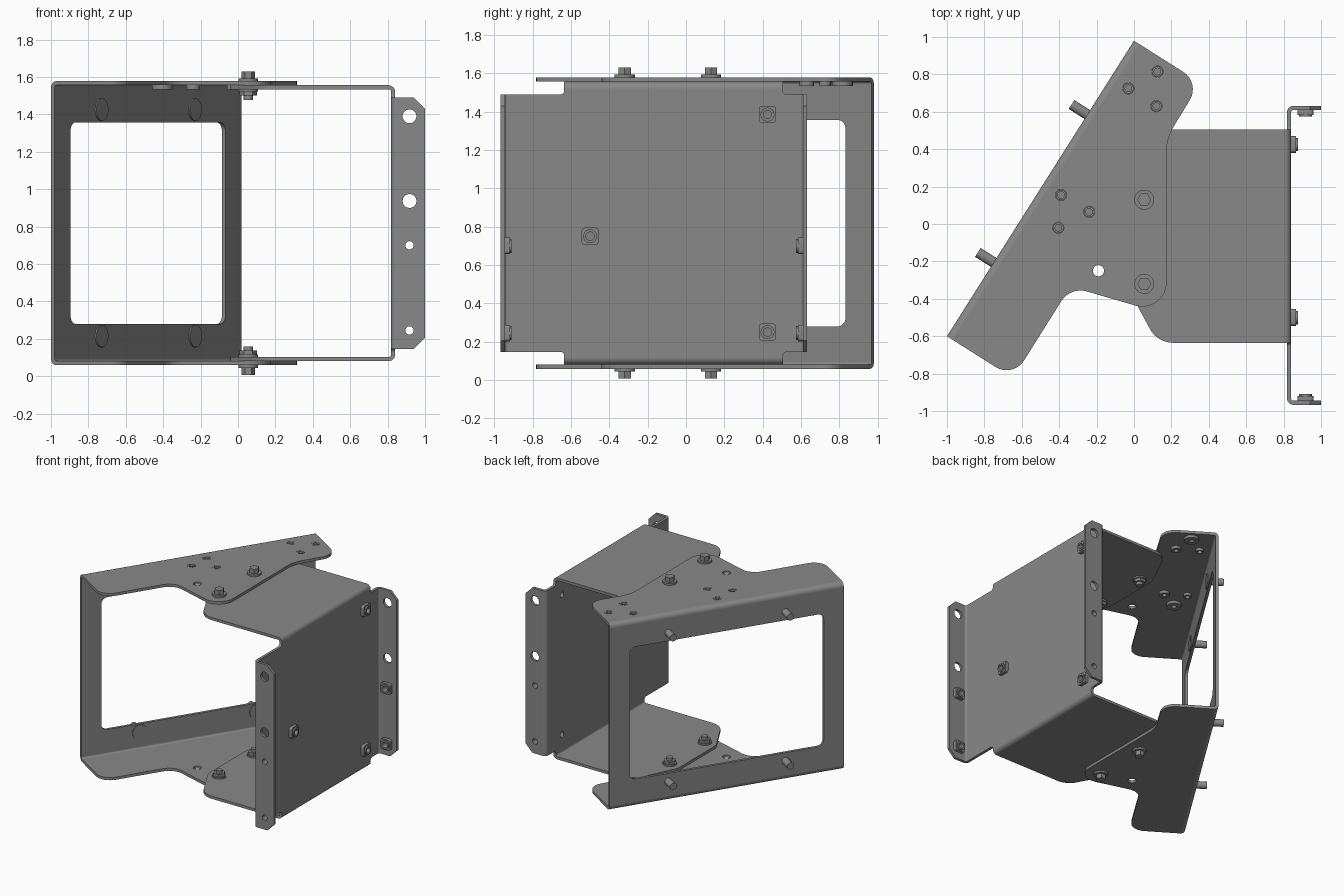
import bpy, bmesh, math
from mathutils import Matrix, Vector

cube = bpy.data.objects.get("Cube")
if cube:
    bpy.data.objects.remove(cube, do_unlink=True)

steel = bpy.data.materials.new("grey_steel")
steel.use_nodes = True
GREY = (0.25, 0.25, 0.25, 1)
steel.diffuse_color = GREY
steel.node_tree.nodes["Principled BSDF"].inputs["Base Color"].default_value = GREY

X, Y, Z = Vector((1, 0, 0)), Vector((0, 1, 0)), Vector((0, 0, 1))
T, R = 0.022, 0.035            # sheet thickness, outer bend radius


def frame(origin, x, y):
    """Placement matrix; thickness grows along x cross y."""
    m = Matrix((x, y, x.cross(y))).transposed().to_4x4()
    m.translation = Vector(origin)
    return m


def circle(c, r, n=24):
    return [(c[0] + r * math.cos(2 * math.pi * i / n),
             c[1] + r * math.sin(2 * math.pi * i / n)) for i in range(n)]


def rounded(corners, steps=8):
    """Polygon from (x, y, fillet radius) corners."""
    out = []
    for i, (x, y, r) in enumerate(corners):
        p = Vector((x, y))
        if not r:
            out.append((x, y))
            continue
        a = (Vector(corners[i - 1][:2]) - p).normalized()
        b = (Vector(corners[(i + 1) % len(corners)][:2]) - p).normalized()
        half = a.angle(b) / 2
        centre = p + (a + b).normalized() * (r / math.sin(half))
        s = p + a * (r / math.tan(half)) - centre
        e = p + b * (r / math.tan(half)) - centre
        turn = math.atan2(s.x * e.y - s.y * e.x, s.dot(e))
        for k in range(steps + 1):
            q = centre + Matrix.Rotation(turn * k / steps, 2) @ s
            out.append((q.x, q.y))
    return out


def box(x0, y0, x1, y1, r):
    return rounded([(x0, y0, r), (x1, y0, r), (x1, y1, r), (x0, y1, r)])


def plate(name, outline, m, t=T, holes=(), z=0.0):
    """Flat part with holes, lying from z to z + t in its frame."""
    cu = bpy.data.curves.new(name, 'CURVE')
    cu.dimensions, cu.fill_mode, cu.extrude = '2D', 'BOTH', t / 2
    for loop in [outline, *holes]:
        sp = cu.splines.new('POLY')
        sp.points.add(len(loop) - 1)
        for pt, (x, y) in zip(sp.points, loop):
            pt.co = (x, y, 0, 1)
        sp.use_cyclic_u = True
    ob = bpy.data.objects.new(name, cu)
    bpy.context.collection.objects.link(ob)
    ob.matrix_world = m @ Matrix.Translation((0, 0, z + t / 2))
    bpy.ops.object.select_all(action='DESELECT')
    ob.select_set(True)
    bpy.context.view_layer.objects.active = ob
    bpy.ops.object.convert(target='MESH')
    ob = bpy.context.object
    bm = bmesh.new()
    bm.from_mesh(ob.data)
    bmesh.ops.remove_doubles(bm, verts=bm.verts, dist=1e-5)
    bmesh.ops.recalc_face_normals(bm, faces=bm.faces)
    bm.to_mesh(ob.data)
    bm.free()
    ob.data.materials.clear()
    ob.data.materials.append(steel)
    bpy.ops.object.shade_smooth_by_angle(angle=math.radians(35))
    return ob


def bend(name, origin, x, y, length):
    """Quarter-round sheet bend, outer corner at the origin."""
    arc = [math.pi * (1 + k / 12) for k in range(7)]
    ring = [(R + r * math.cos(a), R + r * math.sin(a))
            for r, seq in ((R, arc), (R - T, arc[::-1])) for a in seq]
    plate(name, ring, frame(origin, x, y), length)


def stack(name, m, layers):
    """Coaxial discs given as (radius, start, end, sides)."""
    for i, (r, a, b, n) in enumerate(layers):
        plate(f"{name}_{i + 1}", circle((0, 0), r, n), m, b - a, z=a)


def clinch_nut(name, m, half=0.045):
    hole = circle((0, 0), 0.022)
    plate(name + "_base", box(-half, -half, half, half, half * 0.4), m, 0.026, [hole])
    plate(name + "_collar", circle((0, 0), 0.036), m, 0.01, [hole], z=0.026)


# Tilted bracket: window web, two bends, two flanges
BOTTOM, TOP = 0.059, 1.578
start, end = Vector((-1, -0.6, 0)), Vector((0, 0.98, 0))
U = (end - start).normalized()
N = U.cross(Z)
L = (end - start).length
plate("tilted_web", [(0, BOTTOM + R), (L, BOTTOM + R), (L, TOP - R), (0, TOP - R)],
      frame(start, U, Z), holes=[box(0.16, 0.28, L - 0.16, 1.357, 0.05)])
bend("tilted_bend_bottom", start + Z * BOTTOM, Z, N, L)
bend("tilted_bend_top", end + Z * TOP, -Z, N, L)

a, b = start + N * R, end + N * R
c, d = start + N * 0.418, end + N * 0.42
ear = rounded([(a.x, a.y, 0), (c.x, c.y, 0.11), (-0.34, -0.335, 0.12), (0.175, -0.485, 0.13),
               (0.175, 0.46, 0.25), (d.x, d.y, 0.11), (b.x, b.y, 0)])
insert_spots = [(0.125, 0.815, 0.055), (-0.03, 0.725, 0.03), (0.12, 0.63, 0.038),
                (-0.405, -0.02, 0.055), (-0.39, 0.155, 0.03), (-0.24, 0.065, 0.038)]
open_hole = circle((-0.19, -0.25), 0.03)
plate("tilted_flange_bottom", ear, frame((0, 0, BOTTOM), X, Y), holes=[open_hole])
plate("tilted_flange_top", ear, frame((0, 0, TOP - T), X, Y),
      holes=[open_hole] + [circle(s, 0.03) for s in insert_spots])

# Threaded inserts in the top flange
for i, (x, y, r) in enumerate(insert_spots):
    m = frame((x, y, TOP - T), X, Y)
    bore = [circle((0, 0), 0.018)]
    plate(f"insert_sleeve_{i + 1}", circle((0, 0), 0.028), m, T, bore)
    plate(f"insert_base_{i + 1}", circle((0, 0), r), m, 0.022, bore, z=-0.022)

# Studs through the tilted web
for i, u in enumerate((0.467, L - 0.467)):
    for side, z in (("lower", 0.215), ("upper", 1.425)):
        stack(f"web_stud_{side}_{i + 1}", frame(start + U * u + Z * z, U, Z),
              [(0.028, -0.1, 0.005, 20), (0.06, T, T + 0.008, 28)])

# Mounting bracket: web with raised tabs at top and bottom
LOW, HIGH = BOTTOM + T, TOP - T
BACK, FACE = 0.818, 0.84
Y0, Y1, TAB0, TAB1 = -0.967, 0.632, -0.635, 0.505
Z0, Z1 = 0.147, 1.49
nut_spots = [(0.425, 1.385), (0.425, 0.25), (-0.5, 0.75)]
half_web = [(Y0 + R, Z1, 0), (TAB0, Z1, 0.02), (TAB0, HIGH - R, 0),
            (TAB1, HIGH - R, 0), (TAB1, Z1, 0.02), (Y1 - R, Z1, 0)]
mirrored = [(y, LOW + HIGH - z, r) for y, z, r in reversed(half_web)]
plate("mount_web", rounded(half_web + mirrored), frame((BACK, 0, 0), Y, Z),
      FACE - BACK, [circle(s, 0.022) for s in nut_spots])
for i, (y, z) in enumerate(nut_spots):
    clinch_nut(f"web_nut_{i + 1}", frame((FACE, y, z), Y, Z))

# Mounting bracket flanges that carry the pivot bolts
arm = rounded([(FACE - R, TAB0, 0), (FACE - R, TAB1, 0), (0.125, TAB1, 0.14),
               (-0.04, 0.16, 0.09), (-0.04, -0.33, 0.09), (0.125, TAB0, 0.14)])
plate("mount_flange_bottom", arm, frame((0, 0, LOW), X, Y))
plate("mount_flange_top", arm, frame((0, 0, HIGH - T), X, Y))
bend("mount_bend_bottom", (FACE, TAB0, LOW), -X, Z, TAB1 - TAB0)
bend("mount_bend_top", (FACE, TAB0, HIGH), -Z, -X, TAB1 - TAB0)

# Side flanges with chamfered ends, holes and nuts
bend("side_bend_back", (BACK, Y1, Z1), X, -Y, Z1 - Z0)
bend("side_bend_front", (BACK, Y0, Z1), Y, X, Z1 - Z0)
side = [(BACK + R, Z0), (0.94, Z0), (1, Z0 + 0.06), (1, Z1 - 0.06), (0.94, Z1), (BACK + R, Z1)]
HX = 0.917
side_holes = [circle((HX, z), r) for z, r in
              ((1.39, 0.037), (0.937, 0.037), (0.7, 0.022), (0.245, 0.022))]
for name, y, inward in (("back", Y1, -1), ("front", Y0 + T, 1)):
    plate(f"side_flange_{name}", side, frame((0, y, 0), X, Z), holes=side_holes)
    face = Y1 - T if inward < 0 else Y0 + T
    for i, z in enumerate((0.7, 0.245)):
        clinch_nut(f"side_nut_{name}_{i + 1}", frame((HX, face, z), X * -inward, Z), 0.043)

# Pivot bolts: hex head with washer outside, nut and shank end inside
for i, y in enumerate((0.13, -0.32)):
    for name, z, up in (("top", TOP, 1), ("bottom", BOTTOM, -1)):
        stack(f"pivot_bolt_{name}_{i + 1}", frame((0.055, y, z), X, Y * up),
              [(0.053, 0, 0.015, 24), (0.037, 0.015, 0.052, 6),
               (0.052, -2 * T - 0.012, -2 * T, 24), (0.046, -0.078, -2 * T - 0.012, 6),
               (0.025, -0.1, -0.078, 20)])
